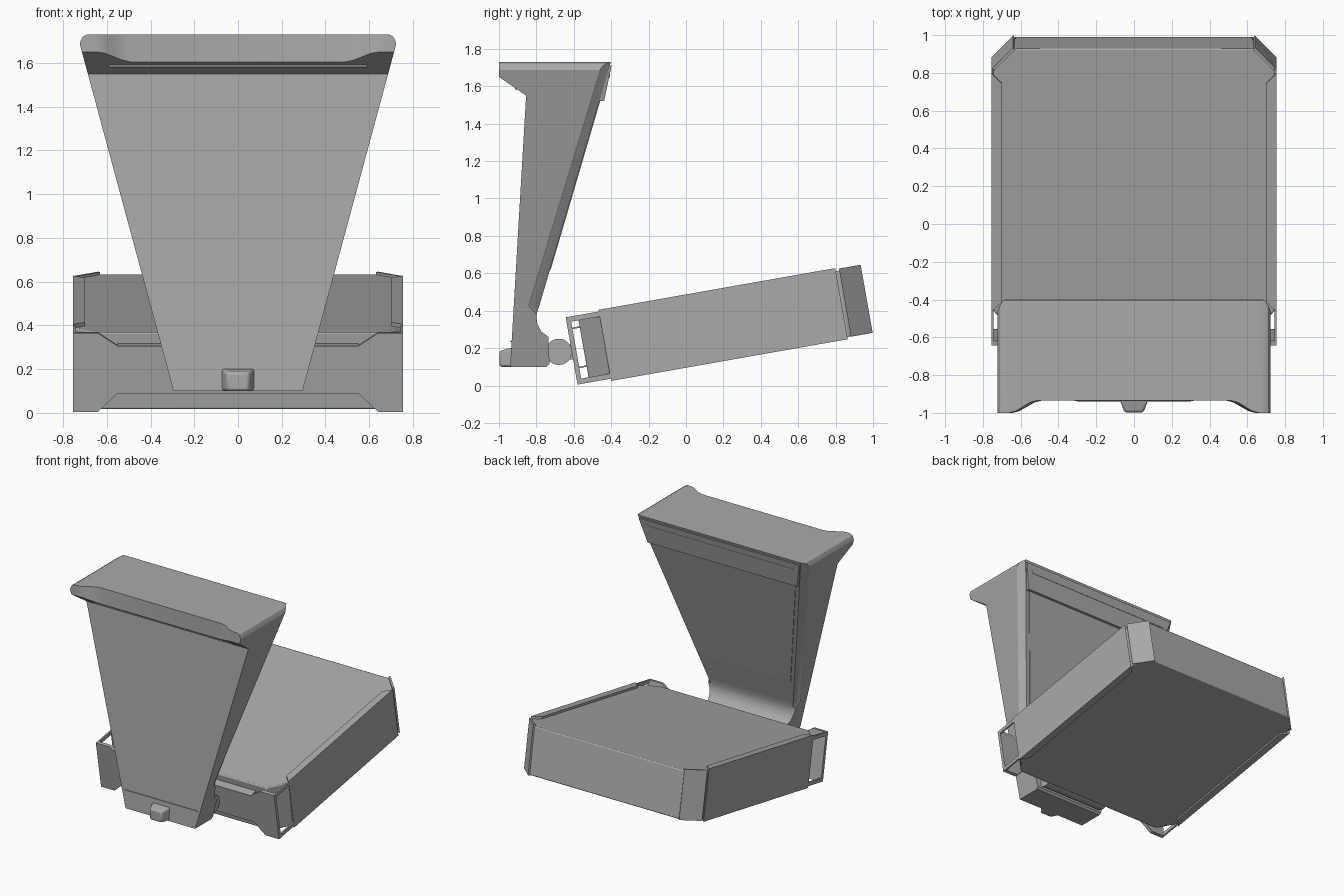
import bpy, bmesh, math
from mathutils import Matrix, Vector

if "Cube" in bpy.data.objects:
    bpy.data.objects.remove(bpy.data.objects["Cube"])

GREY = (0.40, 0.40, 0.40, 1)
mat = bpy.data.materials.new("grey_plastic")
mat.use_nodes = True
mat.diffuse_color = GREY
mat.node_tree.nodes["Principled BSDF"].inputs["Base Color"].default_value = GREY

TILT = Matrix.Translation((0, -0.58, 0.005)) @ Matrix.Rotation(math.radians(10), 4, "X")
FLAT = Matrix.Identity(4)


def finish(bm, name, frame=FLAT, bevel=0):
    bmesh.ops.recalc_face_normals(bm, faces=bm.faces)
    mesh = bpy.data.meshes.new(name)
    bm.to_mesh(mesh)
    bm.free()
    mesh.materials.append(mat)
    ob = bpy.data.objects.new(name, mesh)
    ob.matrix_world = frame
    bpy.context.collection.objects.link(ob)
    if bevel:
        mod = ob.modifiers.new("bevel", "BEVEL")
        mod.width = bevel
        mod.segments = 2
    bpy.ops.object.select_all(action="DESELECT")
    ob.select_set(True)
    bpy.context.view_layer.objects.active = ob
    bpy.ops.object.shade_smooth_by_angle(angle=math.radians(30))
    return ob


def prism(name, outline, offset, frame=FLAT, bevel=0):
    """Extrude a closed outline along an offset."""
    bm = bmesh.new()
    face = bm.faces.new([bm.verts.new(p) for p in outline])
    new = bmesh.ops.extrude_face_region(bm, geom=[face])["geom"]
    verts = [v for v in new if isinstance(v, bmesh.types.BMVert)]
    bmesh.ops.translate(bm, verts=verts, vec=offset)
    return finish(bm, name, frame, bevel)


def box(name, lo, hi, frame=FLAT, bevel=0):
    (x0, y0, z0), (x1, y1, z1) = lo, hi
    outline = [(x0, y0, z0), (x1, y0, z0), (x1, y1, z0), (x0, y1, z0)]
    return prism(name, outline, (0, 0, z1 - z0), frame, bevel)


def mirrored(half):
    return half + [(-x, y, z) for x, y, z in reversed(half)]


def rod(name, radius, length, x, segments):
    bm = bmesh.new()
    turn = Matrix.Translation((x, -0.68, 0.18)) @ Matrix.Rotation(math.pi / 2, 4, "Y")
    bmesh.ops.create_cone(bm, cap_ends=True, segments=segments, radius1=radius,
                          radius2=radius, depth=length, matrix=turn)
    return finish(bm, name)


# Upright stand: a side profile lofted across its width
def half_width(z):
    return 0.295 + 0.27 * (z - 0.1)


def stand_column(t):
    a = abs(t)
    s = min(max((a - 0.70) / 0.20, 0), 1)
    lip = -0.935 - 0.065 * s * s * (3 - 2 * s)
    cut = max(a - 0.94, 0)
    top = 1.73 - 12 * cut * cut
    back = [(-0.402, top), (-0.783, 0.43), (-0.80, 0.38), (-0.797, 0.335),
            (-0.775, 0.29), (-0.735, 0.26), (-0.73, 0.115), (-0.745, 0.1)]
    back = [(y - cut if z > 0.4 else y, z) for y, z in back]
    front = [(-0.94, 0.1), (-0.855, 1.55), (lip, 1.55 - 0.69 * (lip + 0.855)), (lip, top)]
    return [(t * half_width(z), y, z) for y, z in front + back]


steps = [0, 0.70, 0.75, 0.80, 0.85, 0.90, 0.94, 0.97, 0.985, 1]
bm = bmesh.new()
columns = [[bm.verts.new(p) for p in stand_column(t)]
           for t in [-s for s in reversed(steps[1:])] + steps]
count = len(columns[0])
for a, b in zip(columns, columns[1:]):
    for i in range(count):
        j = (i + 1) % count
        bm.faces.new((a[i], a[j], b[j], b[i]))
bm.faces.new(columns[0])
bm.faces.new(columns[-1])
finish(bm, "stand_body")


# Panels on the back of the stand, following its slope
def back_panel(name, z0, z1, inset, y0, y1):
    low, high = half_width(z0) * 0.94 - inset, half_width(z1) * 0.94 - inset
    outline = [(-low, y0, z0), (low, y0, z0), (high, y1, z1), (-high, y1, z1)]
    return prism(name, outline, (0, -0.03, 0))


back_panel("back_panel", 0.62, 1.53, 0.03, -0.723, -0.456)
back_panel("back_top_plate", 1.52, 1.71, 0.005, -0.438, -0.398)
back_panel("back_label_strip", 1.645, 1.665, 0.05, -0.409, -0.405)

# Front details of the stand
box("lip_slot_strip", (-0.59, -0.915, 1.582), (0.59, -0.88, 1.592))
box("front_seam", (-0.31, -0.938, 0.232), (0.31, -0.92, 0.238))
bm = bmesh.new()
bmesh.ops.create_cube(bm, size=1)
for v in bm.verts:
    outer = v.co.y < 0
    v.co = Vector((math.copysign(0.05 if outer else 0.08, v.co.x),
                   -0.998 if outer else -0.92,
                   0.1 if v.co.z < 0 else (0.185 if outer else 0.205)))
finish(bm, "front_catch", bevel=0.012)

# Hinge between stand and tray
rod("hinge_barrel", 0.07, 0.54, 0, 32)
for side in (-1, 1):
    rod("hinge_hex_socket", 0.032, 0.008, side * 0.271, 6)
box("hinge_tab", (-0.2, -0.68, 0.14), (0.2, -0.59, 0.22))

# Tilted tray with chamfered corners
body = mirrored([(0.64, 0.065, 0), (0.745, 0.185, 0), (0.745, 1.48, 0), (0.635, 1.595, 0)])
prism("tray_body", body, (0, 0, 0.357), TILT, 0.008)

# Front plate of the tray, narrowed in the middle
plate = mirrored([(0.55, 0, 0.085), (0.64, 0, 0), (0.755, 0, 0),
                  (0.755, 0, 0.365), (0.64, 0, 0.365), (0.55, 0, 0.305)])
prism("tray_front_plate", plate, (0, 0.025, 0), TILT)
for z in (0.085, 0.297):
    box("front_plate_flange", (-0.55, 0.01, z), (0.55, 0.08, z + 0.008), TILT)

for side in (-1, 1):
    # Raised side covers with chamfered ends
    cover = [(0.755, 0.18), (0.755, 1.465), (0.70, 1.41), (0.70, 0.235)]
    prism("tray_side_cover", [(side * x, y, -0.012) for x, y in cover],
          (0, 0, 0.386), TILT)
    # Back corner plates
    corner = [(0.755, 1.485), (0.64, 1.602), (0.63, 1.59), (0.735, 1.485)]
    prism("tray_corner_plate", [(side * x, y, -0.002) for x, y in corner],
          (0, 0, 0.37), TILT)
    # Open front corner frames
    for z in (0, 0.337):
        x0, x1 = sorted((side * 0.743, side * 0.755))
        box("front_corner_bar", (x0, 0, z), (x1, 0.2, z + 0.028), TILT)
